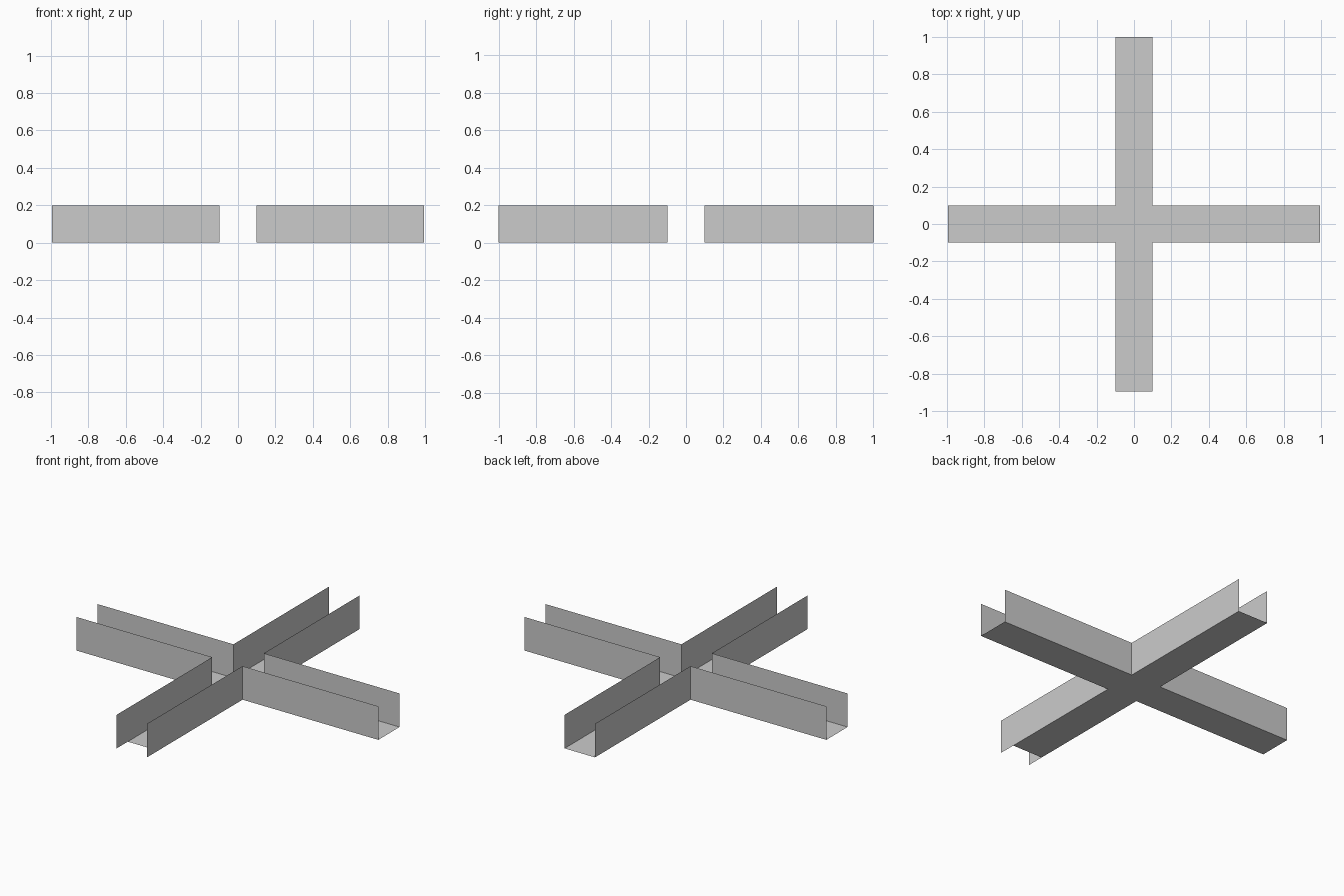
import bpy
import bmesh

if "Cube" in bpy.data.objects:
    bpy.data.objects.remove(bpy.data.objects["Cube"])

HALF_X, HALF_Y = 0.995, 1.0   # reach of the arms
W, H = 0.1, 0.2               # half width of the channel, wall height
FLOOR_FRONT = -0.895          # floor stops short at the front arm

grey = bpy.data.materials.new("plain grey")
grey.diffuse_color = (0.6, 0.6, 0.6, 1)
grey.use_nodes = True
grey.node_tree.nodes["Principled BSDF"].inputs["Base Color"].default_value = grey.diffuse_color


def sheet_object(name, outlines):
    """Thin-sheet object made from flat polygons sharing their corners."""
    bm = bmesh.new()
    for pts in outlines:
        bm.faces.new([bm.verts.new(p) for p in pts])
    bmesh.ops.remove_doubles(bm, verts=bm.verts, dist=1e-5)
    mesh = bpy.data.meshes.new(name)
    bm.to_mesh(mesh)
    bm.free()
    mesh.materials.append(grey)
    bpy.context.collection.objects.link(bpy.data.objects.new(name, mesh))


def floor_panel(x0, x1, y0, y1):
    return [(x0, y0, 0), (x1, y0, 0), (x1, y1, 0), (x0, y1, 0)]


def wall_panel(a, b):
    return [(*a, 0), (*b, 0), (*b, H), (*a, H)]


# Cross-shaped floor: centre tile and four arms
sheet_object("floor", [
    floor_panel(-W, W, -W, W),
    floor_panel(-HALF_X, -W, -W, W),
    floor_panel(W, HALF_X, -W, W),
    floor_panel(-W, W, W, HALF_Y),
    floor_panel(-W, W, FLOOR_FRONT, -W),
])

# L-shaped corner walls, one in each quadrant, facing outwards
for sx, side in ((-1, "left"), (1, "right")):
    for sy, end in ((-1, "front"), (1, "back")):
        corner = (sx * W, sy * W)
        path = [(sx * HALF_X, sy * W), corner, (sx * W, sy * HALF_Y)]
        if sx * sy > 0:
            path.reverse()
        sheet_object(f"{end}_{side}_wall",
                     [wall_panel(path[0], path[1]), wall_panel(path[1], path[2])])
